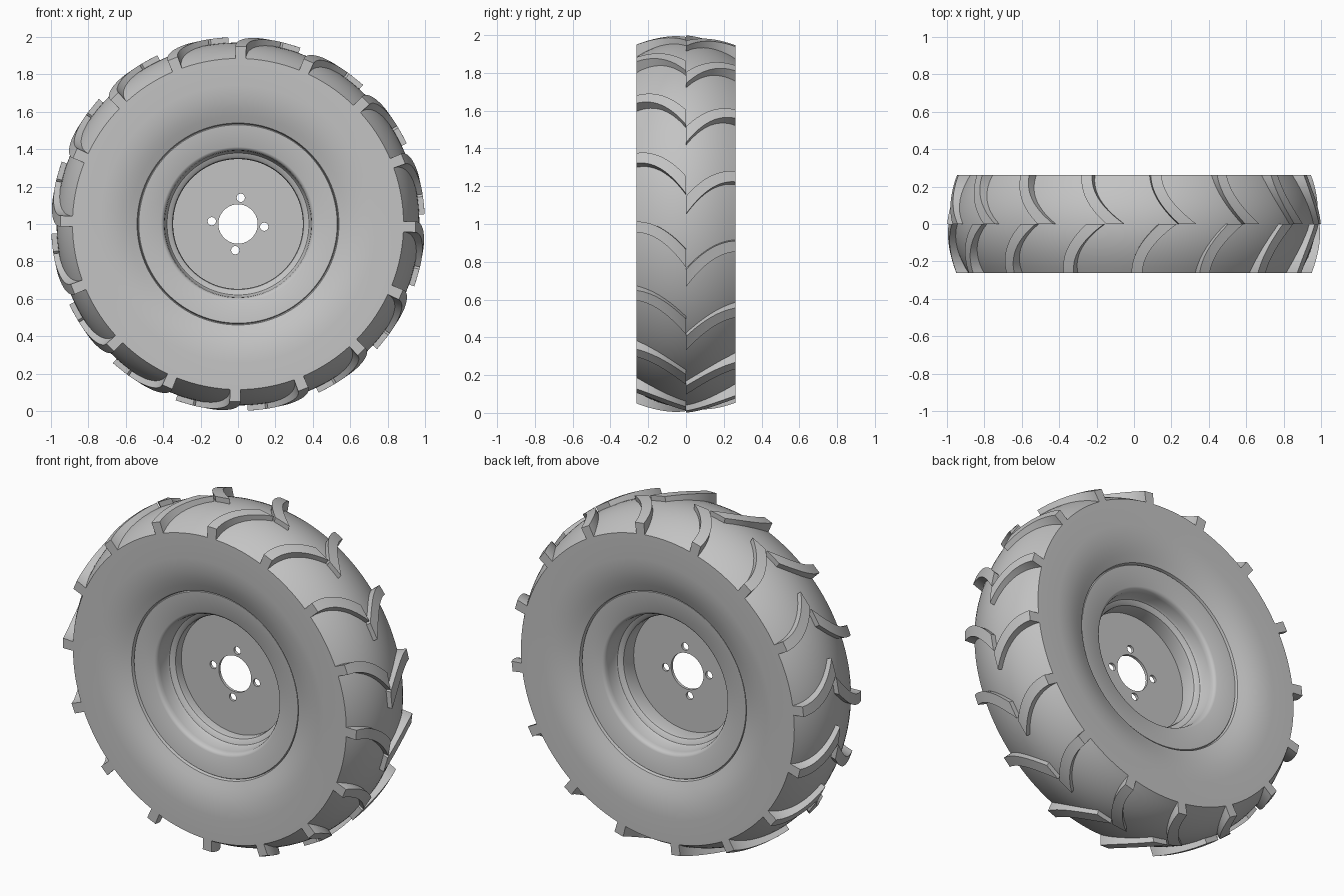
import bpy
import bmesh
import math
from mathutils import Vector, Matrix

cube = bpy.data.objects.get("Cube")
if cube:
    bpy.data.objects.remove(cube, do_unlink=True)

HALF = 0.2625          # half width of the tyre
CENTRE = Vector((0, 0, 1))
LUGS = 16              # lugs on each half of the tread
SEGMENTS = 128

grey = bpy.data.materials.new("plain_grey")
grey.use_nodes = True
grey.diffuse_color = (0.55, 0.55, 0.55, 1)
grey.node_tree.nodes["Principled BSDF"].inputs["Base Color"].default_value = grey.diffuse_color


def finish(name, bm, angle=32):
    """Turn a bmesh into a named, smooth-by-angle object."""
    bmesh.ops.recalc_face_normals(bm, faces=bm.faces)
    mesh = bpy.data.meshes.new(name)
    bm.to_mesh(mesh)
    bm.free()
    mesh.materials.append(grey)
    mesh.shade_smooth()
    mesh.set_sharp_from_angle(angle=math.radians(angle))
    obj = bpy.data.objects.new(name, mesh)
    bpy.context.collection.objects.link(obj)
    return obj


def polar(radius, y, degrees):
    a = math.radians(degrees)
    return CENTRE + Vector((radius * math.cos(a), y, radius * math.sin(a)))


def lathe(name, profile):
    """Revolve a closed (radius, y) profile around the axle."""
    bm = bmesh.new()
    verts = [bm.verts.new(polar(r, y, 0)) for r, y in profile]
    edges = [bm.edges.new((v, verts[i - 1])) for i, v in enumerate(verts)]
    bmesh.ops.spin(bm, geom=verts + edges, cent=CENTRE, axis=(0, 1, 0),
                   angle=2 * math.pi, steps=SEGMENTS)
    bmesh.ops.remove_doubles(bm, verts=bm.verts, dist=0.0002)
    finish(name, bm)


def carcass_radius(y):
    return 0.97 - 0.085 * (y / HALF) ** 2


def lug_radius(y):
    return 1.0 - 0.05 * (y / HALF) ** 2


# Tyre body: crowned tread, flat shoulders, walls dished towards the rim
wall = [(0.885, 0), (0.74, 0), (0.70, 0.003), (0.66, 0.009), (0.62, 0.019),
        (0.58, 0.033), (0.54, 0.05), (0.53, 0.08)]
front_wall = [(r, -HALF + d) for r, d in wall]
back_wall = [(r, -y) for r, y in reversed(front_wall)]
tread = [(carcass_radius(y), y) for y in (HALF * (1 - i / 8) for i in range(1, 16))]
lathe("tyre_body", front_wall + back_wall + tread)

# Rim: flange with a rounded lip and a stepped barrel
half_rim = [(0.538, -0.19), (0.53, -0.203), (0.412, -0.193), (0.402, -0.188),
            (0.395, -0.178), (0.392, -0.16), (0.387, -0.105), (0.379, -0.092),
            (0.36, -0.084), (0.351, -0.076), (0.347, -0.06)]
lathe("rim", half_rim + [(r, -y) for r, y in reversed(half_rim)])


# Wheel disc: flat plate with a hub hole and four bolt holes
def add_circle(curve, x, y, radius, count):
    spline = curve.splines.new("POLY")
    spline.points.add(count - 1)
    spline.use_cyclic_u = True
    for i, p in enumerate(spline.points):
        a = 2 * math.pi * i / count
        p.co = (x + radius * math.cos(a), y + radius * math.sin(a), 0, 1)


outline = bpy.data.curves.new("disc_outline", "CURVE")
outline.dimensions = "2D"
outline.fill_mode = "BOTH"
outline.extrude = 0.008
add_circle(outline, 0, 0, 0.35, SEGMENTS)
add_circle(outline, 0, 0, 0.105, 64)
for k in range(4):
    a = math.radians(90 * k - 6)
    add_circle(outline, 0.141 * math.cos(a), 0.141 * math.sin(a), 0.022, 24)
helper = bpy.data.objects.new("disc_outline", outline)
bpy.context.collection.objects.link(helper)
bpy.context.view_layer.update()
flat = helper.evaluated_get(bpy.context.evaluated_depsgraph_get()).to_mesh()
bm = bmesh.new()
bm.from_mesh(flat)
bpy.data.objects.remove(helper, do_unlink=True)
bmesh.ops.remove_doubles(bm, verts=bm.verts, dist=0.0001)
bm.transform(Matrix.Translation((0, -0.02, 1)) @ Matrix.Rotation(math.pi / 2, 4, "X"))
finish("wheel_disc", bm)


# Tread lugs: curved bars sweeping from each shoulder to the centre line
def add_lug(bm, side, start, steps=14):
    rings = []
    for i in range(steps + 1):
        t = i / steps
        y = side * HALF * (1 - t)
        low = start - 10.6 * t ** 2
        high = low + 3.5 + 2.0 * t ** 2
        base, top = carcass_radius(y) - 0.012, lug_radius(y)
        rings.append([bm.verts.new(polar(r, y, a)) for r, a in
                      ((base, low), (top, low), (top, high), (base, high))])
    for a, b in zip(rings, rings[1:]):
        for k in range(4):
            bm.faces.new((a[k - 1], a[k], b[k], b[k - 1]))
    bm.faces.new(rings[0])
    bm.faces.new(rings[-1])


for name, side, phase in (("front_lugs", -1, 19.8), ("back_lugs", 1, 13.6)):
    bm = bmesh.new()
    for k in range(LUGS):
        add_lug(bm, side, phase + k * 360 / LUGS)
    finish(name, bm)
